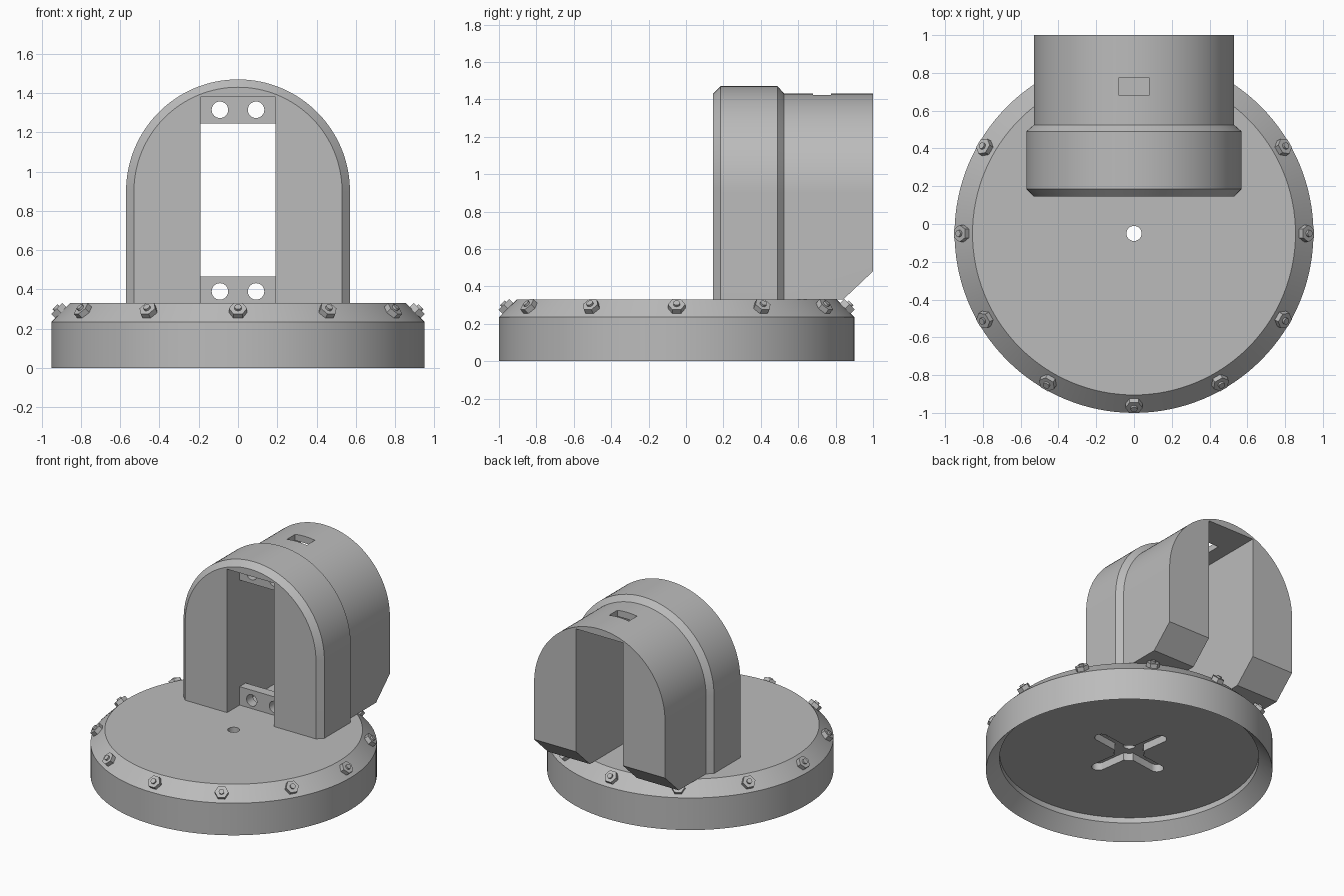
import bpy, bmesh
from math import sin, cos, pi, radians
from mathutils import Matrix, Vector

cube = bpy.data.objects.get("Cube")
if cube:
    bpy.data.objects.remove(cube, do_unlink=True)

GREY = (0.5, 0.5, 0.5, 1)
grey = bpy.data.materials.new("plain_grey")
grey.use_nodes = True
grey.diffuse_color = GREY
grey.node_tree.nodes["Principled BSDF"].inputs["Base Color"].default_value = GREY

CY = -0.05      # centre of the round base in y
TOP = 0.33      # height of the base top


def finish(name, bm):
    bmesh.ops.recalc_face_normals(bm, faces=bm.faces[:])
    mesh = bpy.data.meshes.new(name)
    bm.to_mesh(mesh)
    bm.free()
    mesh.materials.append(grey)
    ob = bpy.data.objects.new(name, mesh)
    bpy.context.collection.objects.link(ob)
    return ob


def loft(name, rings):
    """Skin a stack of matching closed rings and cap both ends."""
    bm = bmesh.new()
    loops = [[bm.verts.new(p) for p in ring] for ring in rings]
    n = len(loops[0])
    for a, b in zip(loops, loops[1:]):
        for i in range(n):
            j = (i + 1) % n
            bm.faces.new((a[i], a[j], b[j], b[i]))
    bm.faces.new(loops[0])
    bm.faces.new(loops[-1])
    return finish(name, bm)


def circle(r, z, n=32, x=0, y=CY):
    return [(x + r * cos(2 * pi * i / n), y + r * sin(2 * pi * i / n), z) for i in range(n)]


def box(name, x0, x1, y0, y1, z0, z1):
    return loft(name, [[(x0, y0, z), (x1, y0, z), (x1, y1, z), (x0, y1, z)] for z in (z0, z1)])


def upright_hole(x, y, r, z0, z1):
    return loft("cutter", [circle(r, z, 32, x, y) for z in (z0, z1)])


def cut(ob, *cutters):
    bpy.context.view_layer.objects.active = ob
    for c in cutters:
        c.hide_render = True
        mod = ob.modifiers.new("cut", 'BOOLEAN')
        mod.operation = 'DIFFERENCE'
        mod.solver = 'EXACT'
        mod.object = c
        bpy.ops.object.modifier_apply(modifier=mod.name)
        bpy.data.objects.remove(c, do_unlink=True)


def smooth(ob):
    bpy.ops.object.select_all(action='DESELECT')
    ob.select_set(True)
    bpy.context.view_layer.objects.active = ob
    bpy.ops.object.shade_smooth_by_angle(angle=radians(25))


# Round base with a chamfered top and a hollow underside
base = loft("round_base", [circle(r, z, 128) for r, z in
            [(0.855, TOP), (0.95, 0.235), (0.95, 0), (0.86, 0.095), (0.86, 0.135)]])


# Cross-shaped recess under the base
def slot(angle, length=0.32, half=0.045):
    pts = []
    for side in (0, pi):
        for i in range(13):
            t = side - pi / 2 + pi * i / 12
            pts.append(Vector(((length - half) * cos(side) + half * cos(t), half * sin(t), 0)))
    turn = Matrix.Rotation(angle, 3, 'Z')
    return loft("cutter", [[turn @ p + Vector((0, CY, z)) for p in pts] for z in (0.1, 0.19)])


ARM = radians(8)
cut(base, slot(ARM), slot(ARM + pi / 2), upright_hole(0, CY, 0.1, 0.1, 0.19),
    upright_hole(0, CY, 0.04, 0.05, 0.5))
for k in range(4):
    a = ARM + k * pi / 2
    cut(base, upright_hole(0.19 * cos(a), CY + 0.19 * sin(a), 0.024, 0.15, 0.26))
smooth(base)


# Arched housing, a wide front collar stepping down to the rear body
def arch(w, y, n=64):
    curve = [(w * cos(pi * i / n), y, 0.9 + w * sin(pi * i / n)) for i in range(n + 1)]
    return [(w, y, TOP)] + curve + [(-w, y, TOP)]


housing = loft("arched_housing", [arch(w, y) for w, y in
               [(0.53, 0.145), (0.57, 0.185), (0.57, 0.49), (0.53, 0.525), (0.53, 1.0)]])
wedge = loft("cutter", [[(x, 0.74, 0.235), (x, 1.1, 0.575), (x, 1.1, 0.235)] for x in (-0.7, 0.7)])
cut(housing,
    box("cutter", -0.19, 0.19, 0, 1.2, 0.2, 1.38),      # tunnel from front to back
    box("cutter", -0.08, 0.08, 0.68, 0.775, 1.3, 1.6),  # roof window
    wedge)                                              # sloped heel of both legs
smooth(housing)

# Mounting tabs with two screw holes each, above and below the opening
for name, z0, z1, zh in (("lower_tab", TOP, 0.465, 0.39), ("upper_tab", 1.245, 1.38, 1.315)):
    tab = box(name, -0.19, 0.19, 0.29, 0.36, z0, z1)
    for x in (-0.092, 0.092):
        ring = circle(0.042, 0, 32, x, zh)
        cut(tab, loft("cutter", [[(px, y, pz) for px, pz, _ in ring] for y in (0.2, 0.5)]))
    smooth(tab)

# Hexagonal nuts with bolt tips around the chamfer
bm = bmesh.new()
for k in range(12):
    a = k * pi / 6
    out = Vector((cos(a), sin(a), 0))
    normal = (out + Vector((0, 0, 1))).normalized()
    tangent = Vector((-sin(a), cos(a), 0))
    frame = Matrix((tangent.cross(normal), tangent, normal)).transposed().to_4x4()
    seat = Matrix.Translation(out * 0.9025 + Vector((0, CY, 0.2825))) @ frame
    for sides, r, h in ((6, 0.046, 0.03), (16, 0.018, 0.042)):
        bmesh.ops.create_cone(bm, cap_ends=True, segments=sides, radius1=r, radius2=r,
                              depth=h + 0.02, matrix=seat @ Matrix.Translation((0, 0, h / 2 - 0.01)))
smooth(finish("chamfer_nuts", bm))
